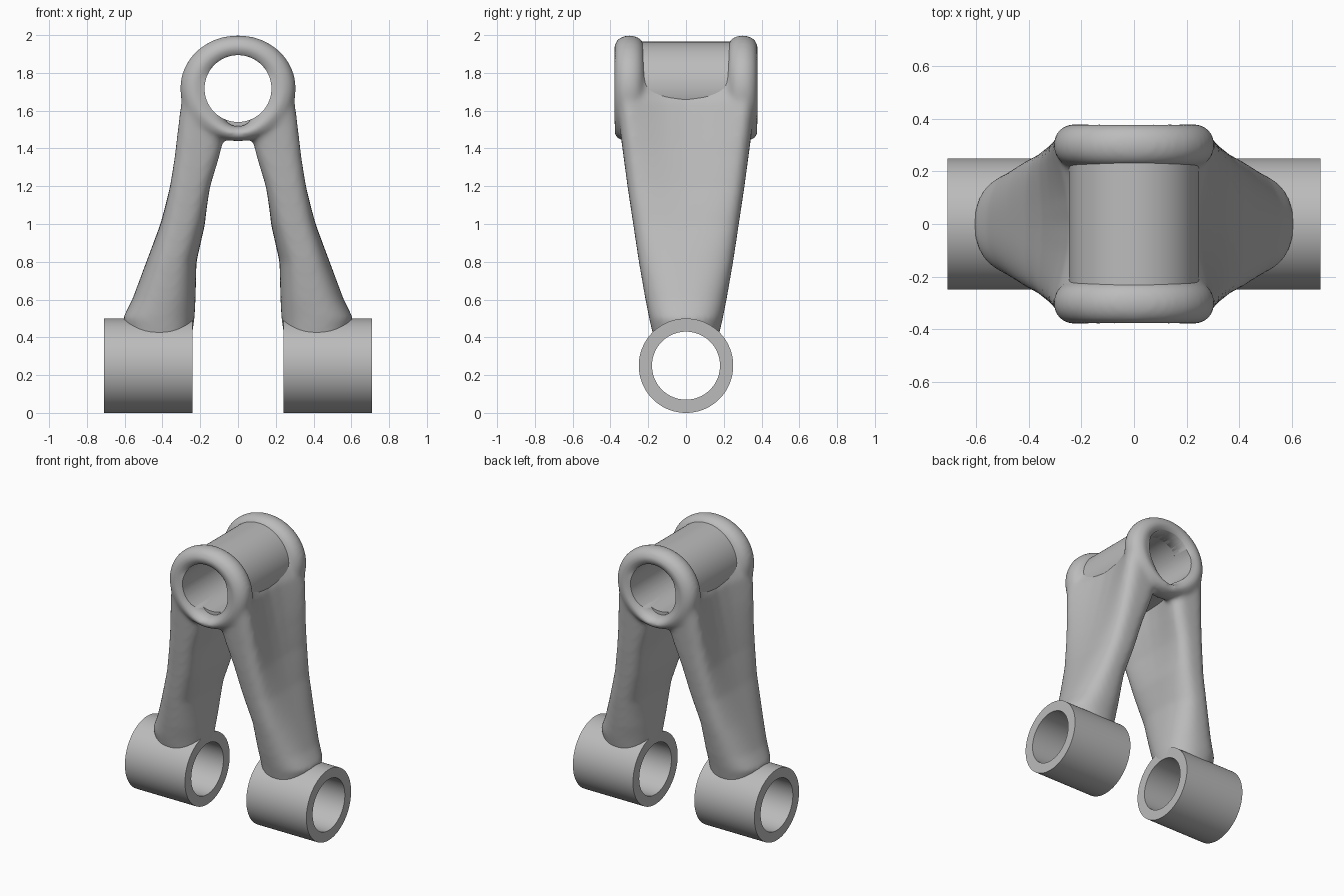
import bpy
import bmesh
from math import cos, sin, pi, radians
from mathutils import Matrix, Vector

default_cube = bpy.data.objects.get("Cube")
if default_cube:
    bpy.data.objects.remove(default_cube, do_unlink=True)

# One plain grey for the whole part
grey = bpy.data.materials.new("plain_grey")
grey.use_nodes = True
colour = (0.5, 0.5, 0.5, 1)
grey.diffuse_color = colour
grey.node_tree.nodes["Principled BSDF"].inputs["Base Color"].default_value = colour

EYE = Vector((0, 0, 1.717))      # centre of the upper bearing
PIVOT_Z = 0.25                   # axis height of the lower bushings
BORE_TOP, BORE_LOW = 0.177, 0.18


def make_object(name, bm):
    bmesh.ops.recalc_face_normals(bm, faces=bm.faces)
    mesh = bpy.data.meshes.new(name)
    bm.to_mesh(mesh)
    bm.free()
    mesh.materials.append(grey)
    obj = bpy.data.objects.new(name, mesh)
    bpy.context.collection.objects.link(obj)
    return obj


def smooth_edges(obj, angle):
    bpy.ops.object.select_all(action="DESELECT")
    obj.select_set(True)
    bpy.context.view_layer.objects.active = obj
    bpy.ops.object.shade_smooth_by_angle(angle=radians(angle))


def bridge_rings(bm, rings, closed=False):
    """Skin a list of equal point rings, capped unless closed on itself."""
    loops = [[bm.verts.new(p) for p in ring] for ring in rings]
    count = len(loops[0])
    pairs = list(zip(loops, loops[1:]))
    if closed:
        pairs.append((loops[-1], loops[0]))
    else:
        bm.faces.new(loops[0])
        bm.faces.new(loops[-1])
    for low, high in pairs:
        for i in range(count):
            j = (i + 1) % count
            bm.faces.new((low[i], low[j], high[j], high[i]))


def tube(name, centre, length, outer, inner, axis, sides=96):
    """Hollow bushing, or a solid rod when inner is zero."""
    turn = Matrix.Rotation(pi / 2, 4, "Y" if axis == "X" else "X")
    place = Matrix.Translation(centre) @ turn
    half = length / 2

    def ring(radius, height):
        return [place @ Vector((radius * cos(2 * pi * i / sides),
                                radius * sin(2 * pi * i / sides), height))
                for i in range(sides)]

    bm = bmesh.new()
    if inner:
        bridge_rings(bm, [ring(outer, -half), ring(outer, half),
                          ring(inner, half), ring(inner, -half)], closed=True)
    else:
        bridge_rings(bm, [ring(outer, -half), ring(outer, half)])
    return make_object(name, bm)


# Leg stations: height, outer x, inner x, half depth, outer dent, inner dent
STATIONS = [
    (0.37, 0.58, 0.25, 0.165, 0, 0),
    (0.5, 0.61, 0.23, 0.195, 0, 0),
    (0.6, 0.56, 0.225, 0.215, 0, 0),
    (0.8, 0.485, 0.22, 0.25, 0, 0),
    (1.0, 0.425, 0.165, 0.28, 0.015, 0.01),
    (1.2, 0.385, 0.12, 0.31, 0.035, 0.04),
    (1.35, 0.365, 0.07, 0.33, 0.05, 0.06),
    (1.5, 0.35, 0.03, 0.35, 0.07, 0.08),
    (1.65, 0.33, 0.05, 0.365, 0.085, 0.05),
    (1.75, 0.295, 0.1, 0.37, 0.1, 0),
    (1.8, 0.26, 0.12, 0.36, 0.1, 0),
]


def leg_ring(station, side, steps=64):
    z, outer, inner, depth, dent_out, dent_in = station
    middle, half = (outer + inner) / 2, (outer - inner) / 2
    power = 2.3 + min(1, max(0, z - 0.5)) * 1.4
    ring = []
    for i in range(steps):
        c, s = cos(2 * pi * i / steps), sin(2 * pi * i / steps)
        across = abs(s) ** (2 / power)
        bulge = half * abs(c) ** (2 / power)
        hollow = max(0, 1 - (across / 0.85) ** 2)
        bulge -= hollow * (dent_out if c > 0 else dent_in)
        x = middle + (bulge if c > 0 else -bulge)
        ring.append((side * x, depth * across * (1 if s > 0 else -1), z))
    return ring


def rib_ring(angle, y, steps=20):
    """Oval section of the lip that wraps each end of the upper bearing."""
    low = max(0, -sin(angle)) ** 6
    outer = 0.283 + 0.025 * cos(angle) ** 2 - 0.004 * low
    inner = 0.155 + 0.045 * low
    mid, half = (outer + inner) / 2, (outer - inner) / 2
    ring = []
    for i in range(steps):
        t = 2 * pi * i / steps
        radius = mid + half * cos(t)
        ring.append(EYE + Vector((radius * cos(angle), y + 0.08 * sin(t),
                                  radius * sin(angle))))
    return ring


# Forked body: two lofted legs and two lips, fused and softened
bm = bmesh.new()
for side in (-1, 1):
    bridge_rings(bm, [leg_ring(s, side) for s in STATIONS])
    bridge_rings(bm, [rib_ring(2 * pi * i / 64, side * 0.3) for i in range(64)],
                 closed=True)
body = make_object("forked_body", bm)
remesh = body.modifiers.new("fuse", "REMESH")
remesh.mode = "VOXEL"
remesh.voxel_size = 0.014
soften = body.modifiers.new("soften", "SMOOTH")
soften.factor = 0.5
soften.iterations = 14

# Bore the bearing holes through the body
cutters = [tube("upper_cutter", EYE, 2, BORE_TOP, 0, "Y"),
           tube("lower_cutter", (0, 0, PIVOT_Z), 2, BORE_LOW + 0.01, 0, "X")]
for cutter in cutters:
    cutter.hide_render = True
    cut = body.modifiers.new("bore", "BOOLEAN")
    cut.operation = "DIFFERENCE"
    cut.solver = "EXACT"
    cut.object = cutter
graph = bpy.context.evaluated_depsgraph_get()
finished = bpy.data.meshes.new_from_object(body.evaluated_get(graph))
body.modifiers.clear()
body.data = finished
finished.materials.clear()
finished.materials.append(grey)
for cutter in cutters:
    bpy.data.objects.remove(cutter, do_unlink=True)
smooth_edges(body, 50)

# Upper bearing and the two lower bushings
bearing = tube("upper_bearing", EYE, 0.58, 0.248, BORE_TOP, "Y")
smooth_edges(bearing, 30)
for side, label in ((1, "left"), (-1, "right")):
    bushing = tube(label + "_bushing", (side * 0.475, 0, PIVOT_Z), 0.47,
                   PIVOT_Z, BORE_LOW, "X")
    smooth_edges(bushing, 30)
